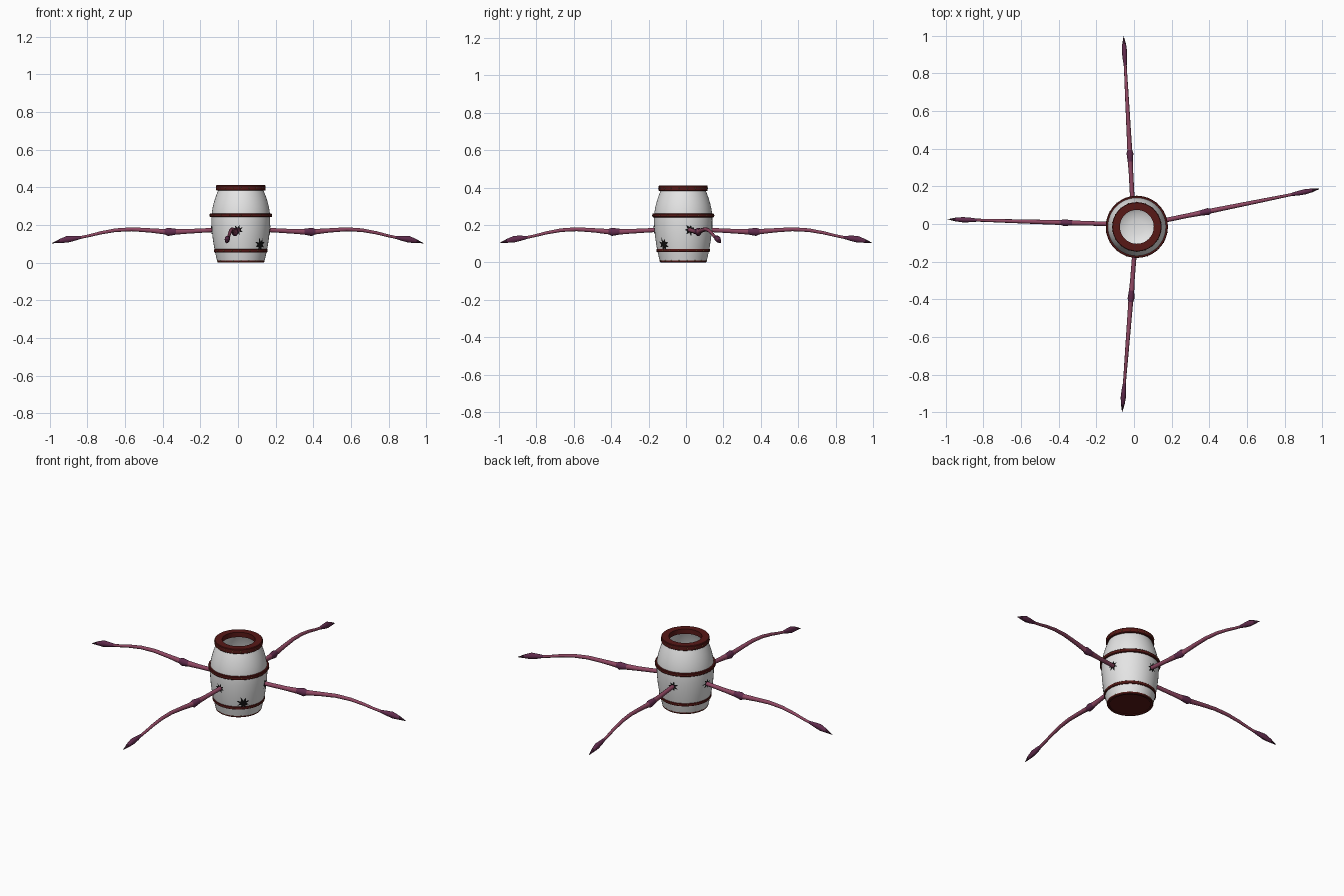
import bpy, bmesh, math, random
from mathutils import Vector

cube = bpy.data.objects.get("Cube")
if cube:
    bpy.data.objects.remove(cube, do_unlink=True)
random.seed(4)
CENTER = Vector((0.015, -0.015, 0))


def material(name, rgb):
    m = bpy.data.materials.new(name)
    m.use_nodes = True
    color = (*rgb, 1)
    m.diffuse_color = color
    bsdf = m.node_tree.nodes["Principled BSDF"]
    bsdf.inputs["Base Color"].default_value = color
    bsdf.inputs["Roughness"].default_value = 0.8
    return m


white = material("barrel white", (0.78, 0.78, 0.78))
red = material("band dark red", (0.095, 0.009, 0.008))
gold = material("stud gold", (0.3, 0.17, 0.05))
black = material("hole black", (0.006, 0.006, 0.006))
pink = material("tentacle pink", (0.28, 0.065, 0.125))
purple = material("joint purple", (0.12, 0.025, 0.075))
dark = material("tip dark purple", (0.035, 0.008, 0.022))


def finish(name, bm, mats):
    bmesh.ops.remove_doubles(bm, verts=bm.verts, dist=0.00005)
    bmesh.ops.recalc_face_normals(bm, faces=bm.faces)
    me = bpy.data.meshes.new(name)
    bm.to_mesh(me)
    bm.free()
    for m in mats:
        me.materials.append(m)
    ob = bpy.data.objects.new(name, me)
    bpy.context.collection.objects.link(ob)
    bpy.ops.object.select_all(action='DESELECT')
    ob.select_set(True)
    bpy.context.view_layer.objects.active = ob
    bpy.ops.object.shade_smooth_by_angle(angle=math.radians(40))
    return ob


def bridge(bm, rings, slots=None):
    """Join successive rings of points with quads."""
    vs = [[bm.verts.new(p) for p in ring] for ring in rings]
    n = len(vs[0])
    for k in range(len(vs) - 1):
        for i in range(n):
            j = (i + 1) % n
            f = bm.faces.new((vs[k][i], vs[k][j], vs[k + 1][j], vs[k + 1][i]))
            f.material_index = slots[k] if slots else 0


def lathe(name, profile, mat, steps=48):
    bm = bmesh.new()
    angles = [math.tau * i / steps for i in range(steps)]
    bridge(bm, [[CENTER + Vector((r * math.cos(a), r * math.sin(a), z))
                 for a in angles] for r, z in profile])
    return finish(name, bm, [mat])


def barrel_radius(z):
    # bulge curve, widest a little above the middle
    return 0.156 - (1.75 if z > 0.23 else 0.75) * (z - 0.23) ** 2 / (1 + abs(z - 0.23))


# Barrel shell with an open top and a rounded inside
heights = [0.01 + 0.38 * i / 16 for i in range(17)]
outer = [(barrel_radius(z), z) for z in heights]
inner = [(barrel_radius(z) - 0.014, z) for z in reversed(heights) if z > 0.1]
lathe("barrel_body", outer + inner + [(0.115, 0.07), (0.08, 0.045), (0.04, 0.036), (0, 0.034)], white)


# Bands and studs
def band(name, inner_r, outer_r, low, high):
    c = 0.003
    lathe(name, [(inner_r, low), (outer_r - c, low), (outer_r, low + c), (outer_r, high - c),
                 (outer_r - c, high), (inner_r, high), (inner_r, low)], red)


band("top_band", 0.09, 0.131, 0.382, 0.411)
band("middle_band", 0.148, 0.165, 0.241, 0.261)
band("lower_band", 0.125, 0.142, 0.054, 0.073)
band("bottom_band", 0.112, 0.125, 0, 0.017)
lathe("barrel_bottom", [(0, 0.005), (0.116, 0.005), (0.116, 0.012), (0, 0.012)], red)


def studs(name, radius, z, count=18):
    bm = bmesh.new()
    for i in range(count):
        a = math.tau * (i + 0.5) / count
        made = bmesh.ops.create_icosphere(bm, subdivisions=1, radius=0.0045)
        pos = CENTER + Vector((radius * math.cos(a), radius * math.sin(a), z))
        bmesh.ops.translate(bm, verts=made["verts"], vec=pos)
    finish(name, bm, [gold])


studs("top_studs", 0.13, 0.396)
studs("middle_studs", 0.163, 0.251)
studs("lower_studs", 0.14, 0.063)
studs("bottom_studs", 0.124, 0.009)


# Jagged broken holes laid on the barrel wall
def hole(name, angle, z, size, points=7):
    bm = bmesh.new()

    def on_wall(u, v):
        r = barrel_radius(z + v) + 0.003
        a = angle + u / r
        return CENTER + Vector((r * math.cos(a), r * math.sin(a), z + v))

    n = points * 2
    spikes = [size * (random.uniform(0.85, 1.2) if i % 2 else random.uniform(0.4, 0.55)) for i in range(n)]
    rings = [[on_wall(s * k * math.cos(math.tau * i / n), s * k * math.sin(math.tau * i / n))
              for i, s in enumerate(spikes)] for k in (0, 0.5, 1)]
    bridge(bm, rings)
    finish(name, bm, [black])


# Tentacles: fraction along, height, half width, half height, colour slot
SECTIONS = [
    (0.00, 0.174, 0.012, 0.012, 0), (0.08, 0.170, 0.012, 0.012, 0),
    (0.17, 0.166, 0.012, 0.013, 0), (0.24, 0.164, 0.014, 0.016, 1),
    (0.29, 0.163, 0.018, 0.023, 1), (0.31, 0.164, 0.013, 0.015, 0),
    (0.40, 0.171, 0.012, 0.012, 0), (0.51, 0.177, 0.011, 0.011, 0),
    (0.61, 0.172, 0.010, 0.010, 0), (0.70, 0.158, 0.009, 0.009, 0),
    (0.77, 0.143, 0.008, 0.008, 0), (0.82, 0.134, 0.008, 0.008, 1),
    (0.86, 0.129, 0.012, 0.014, 1), (0.905, 0.124, 0.014, 0.019, 1),
    (0.95, 0.115, 0.010, 0.011, 2), (1.00, 0.102, 0.000, 0.000, 2),
]


def tentacle(name, root, tip, sides=10):
    root, tip = Vector((*root, 0)), Vector((*tip, 0))
    side = (tip - root).normalized().cross(Vector((0, 0, 1)))
    rings = []
    for t, z, w, h, _ in SECTIONS:
        mid = root.lerp(tip, t) + Vector((0, 0, z))
        rings.append([mid + side * w * math.cos(math.tau * i / sides)
                      + Vector((0, 0, h * math.sin(math.tau * i / sides))) for i in range(sides)])
    bm = bmesh.new()
    bridge(bm, rings, [s[4] for s in SECTIONS])
    finish(name, bm, [pink, purple, dark])
    out = root - CENTER
    hole(name + "_hole", math.atan2(out.y, out.x), 0.174, 0.03)


tentacle("front_tentacle", (0.003, -0.15), (-0.063, -1.0))
tentacle("back_tentacle", (-0.008, 0.12), (-0.055, 1.0))
tentacle("left_tentacle", (0.15, 0.017), (0.987, 0.187))
tentacle("right_tentacle", (-0.12, 0.0), (-0.99, 0.025))
hole("wall_hole", math.radians(-45), 0.095, 0.038, 8)
